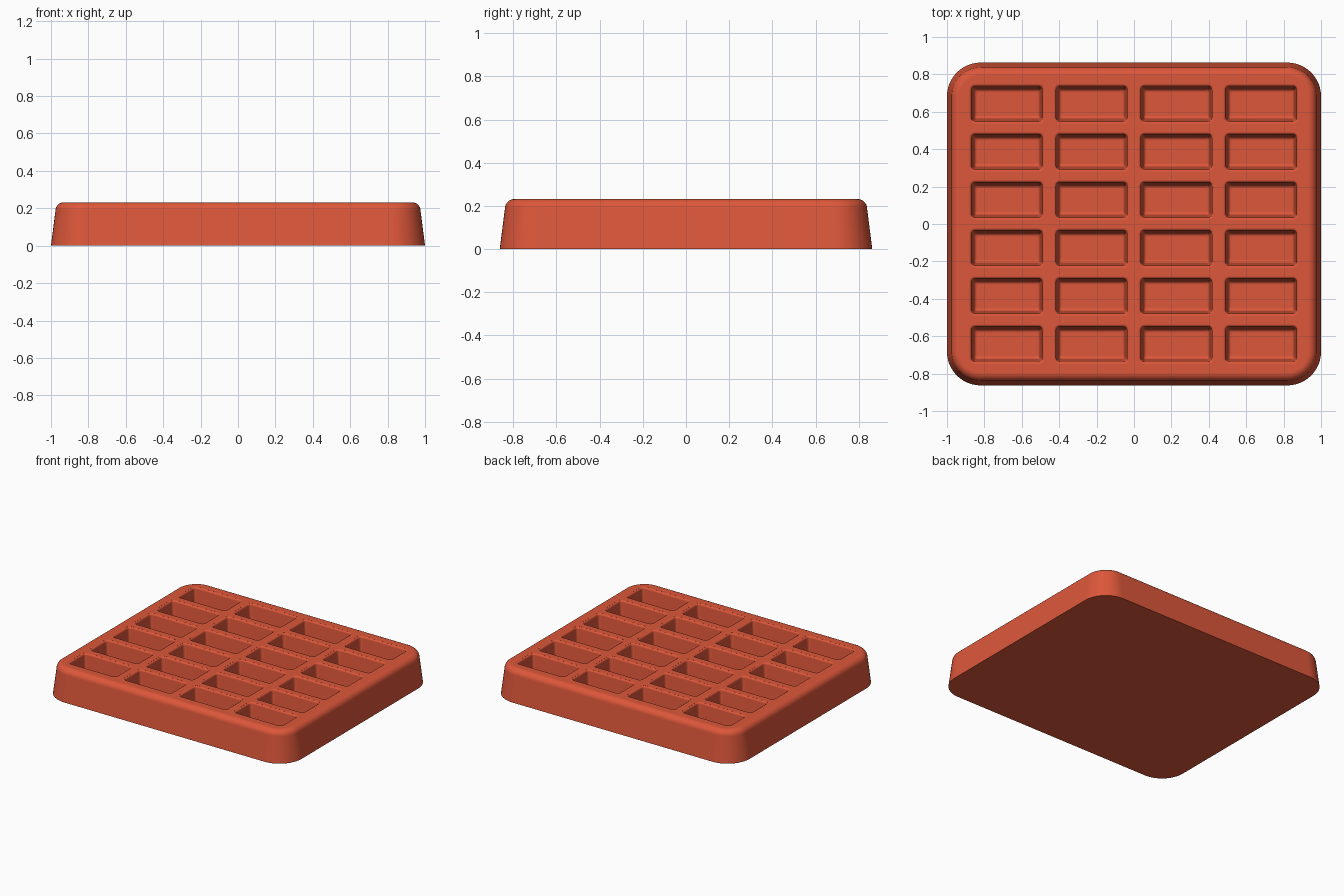
import bpy, bmesh, math

if "Cube" in bpy.data.objects:
    bpy.data.objects.remove(bpy.data.objects["Cube"], do_unlink=True)

HALF_X, HALF_Y, TOP = 1.0, 0.863, 0.232
COLS, ROWS = 4, 6
PITCH_X, PITCH_Y = 0.453, 0.257

red = bpy.data.materials.new("brick_red")
red.use_nodes = True
colour = (0.72, 0.095, 0.042, 1)
red.diffuse_color = colour
red.node_tree.nodes["Principled BSDF"].inputs["Base Color"].default_value = colour


def rounded_rect(hx, hy, r, steps):
    """Counter-clockwise outline of a rectangle with round corners."""
    pts = []
    for k, (sx, sy) in enumerate([(1, 1), (-1, 1), (-1, -1), (1, -1)]):
        for i in range(steps + 1):
            a = (k + i / steps) * math.pi / 2
            pts.append((sx * (hx - r) + r * math.cos(a), sy * (hy - r) + r * math.sin(a)))
    return pts


def loft(bm, cx, cy, hx, hy, radius, min_radius, profile, steps):
    """Closed solid through rounded rectangles; profile holds (inset, z), bottom up."""
    rings = []
    for inset, z in profile:
        r = max(radius - inset, min_radius)
        outline = rounded_rect(hx - inset, hy - inset, r, steps)
        rings.append([bm.verts.new((cx + x, cy + y, z)) for x, y in outline])
    n = len(rings[0])
    for low, high in zip(rings, rings[1:]):
        for i in range(n):
            j = (i + 1) % n
            bm.faces.new((low[i], low[j], high[j], high[i]))
    bm.faces.new(rings[0][::-1])
    bm.faces.new(rings[-1])


def finish(bm, name):
    mesh = bpy.data.meshes.new(name)
    bm.to_mesh(mesh)
    bm.free()
    mesh.materials.append(red)
    obj = bpy.data.objects.new(name, mesh)
    bpy.context.collection.objects.link(obj)
    return obj


def arc(steps, first=0):
    return [math.pi / 2 * i / steps for i in range(first, steps + 1)]


# Tray body: drafted sides and a rounded top edge
bm = bmesh.new()
edge = 0.045
body_profile = [(0, 0)] + [
    (0.024 + edge * (1 - math.cos(a)), TOP - edge + edge * math.sin(a)) for a in arc(8)]
loft(bm, 0, 0, HALF_X, HALF_Y, 0.18, 0.05, body_profile, 12)
tray = finish(bm, "tray")

# Pocket shape: rounded floor edge, drafted walls, flared rim
depth, floor_r, rim_r, draft = 0.17, 0.018, 0.012, 0.014
floor_z = TOP - depth
wall_inset = rim_r + draft
pocket_profile = [(wall_inset + floor_r * (1 - math.sin(a)),
                   floor_z + floor_r * (1 - math.cos(a))) for a in arc(4)]
pocket_profile += [(rim_r * math.cos(a), TOP - rim_r + rim_r * math.sin(a)) for a in arc(4)[:-1]]
pocket_profile += [(0, TOP - 0.0003), (0, TOP + 0.03)]

# Grid of pockets as one cutter
bm = bmesh.new()
for col in range(COLS):
    for row in range(ROWS):
        cx = (col - (COLS - 1) / 2) * PITCH_X
        cy = (row - (ROWS - 1) / 2) * PITCH_Y
        loft(bm, cx, cy, 0.202, 0.106, 0.032, 0.012, pocket_profile, 5)
cutter = finish(bm, "pocket_cutter")
cutter.hide_render = True

# Cut the pockets out of the body
cut = tray.modifiers.new("pockets", "BOOLEAN")
cut.operation = "DIFFERENCE"
cut.solver = "EXACT"
cut.object = cutter
bpy.ops.object.select_all(action="DESELECT")
tray.select_set(True)
bpy.context.view_layer.objects.active = tray
bpy.ops.object.modifier_apply(modifier=cut.name)
bpy.data.objects.remove(cutter, do_unlink=True)

# Smooth fillets, flat faces kept flat
bpy.ops.object.shade_smooth_by_angle(angle=math.radians(40))
weighted = tray.modifiers.new("flat_face_normals", "WEIGHTED_NORMAL")
weighted.keep_sharp = True
